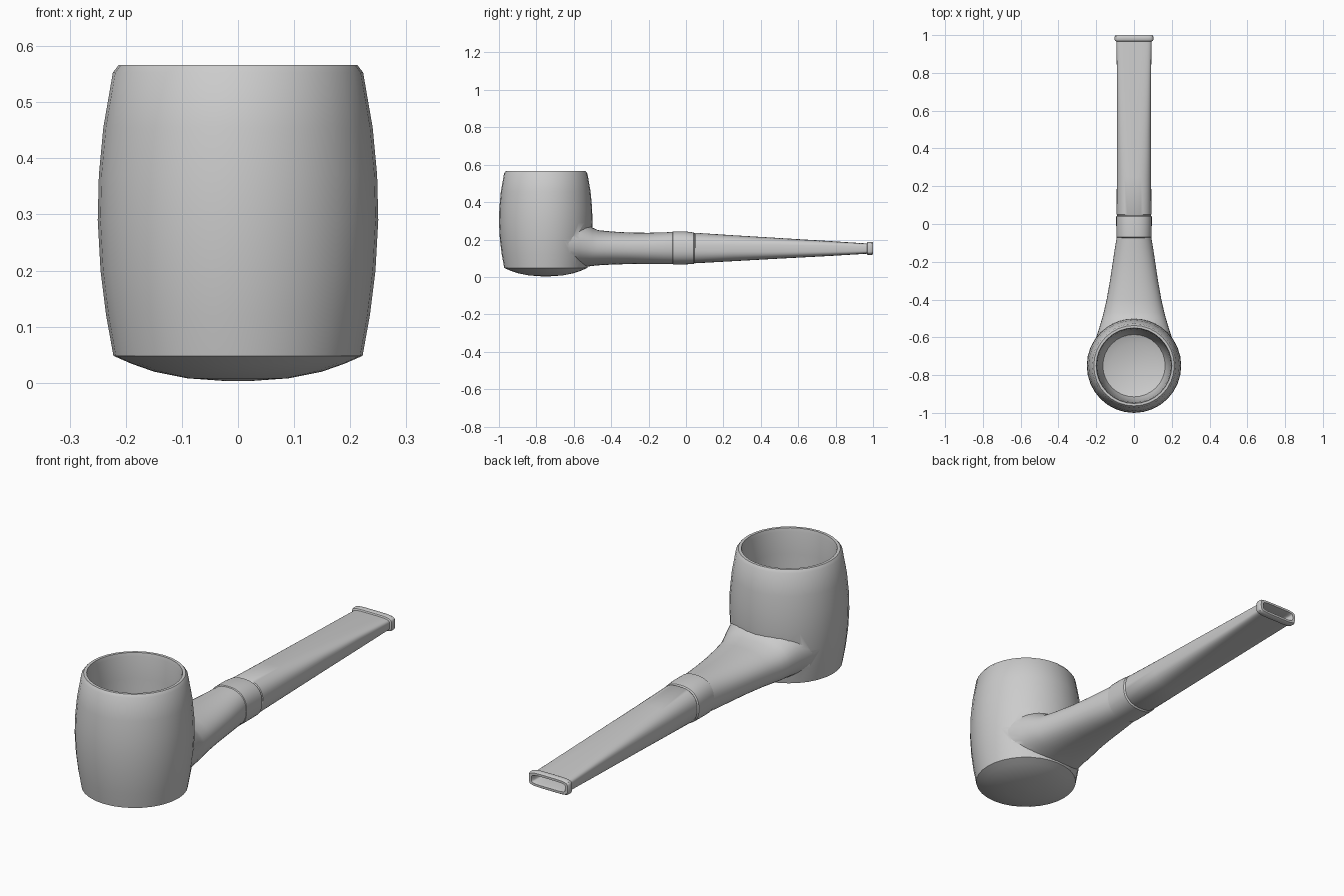
import bpy, bmesh
from math import sin, cos, pi, radians, copysign


def finish(name, bm, angle=35):
    bmesh.ops.remove_doubles(bm, verts=bm.verts, dist=1e-5)
    bmesh.ops.recalc_face_normals(bm, faces=bm.faces)
    me = bpy.data.meshes.new(name)
    bm.to_mesh(me)
    bm.free()
    ob = bpy.data.objects.new(name, me)
    bpy.context.collection.objects.link(ob)
    smooth(ob, angle)
    return ob


def smooth(ob, angle):
    bpy.ops.object.select_all(action='DESELECT')
    ob.select_set(True)
    bpy.context.view_layer.objects.active = ob
    bpy.ops.object.shade_smooth_by_angle(angle=radians(angle))


def skin(bm, loops):
    rings = [[bm.verts.new(p) for p in loop] for loop in loops]
    n = len(rings[0])
    for a, b in zip(rings, rings[1:]):
        for i in range(n):
            j = (i + 1) % n
            bm.faces.new((a[i], a[j], b[j], b[i]))
    bm.faces.new(rings[0])
    bm.faces.new(rings[-1])


def lathe(name, profile, n=32, cy=-0.75):
    bm = bmesh.new()
    skin(bm, [[(r * cos(2 * pi * i / n), cy + r * sin(2 * pi * i / n), z)
               for i in range(n)] for r, z in profile])
    return finish(name, bm)


def section(y, hw, zb, zt, e, n=40):
    # superellipse cross-section across the pipe axis
    def f(v):
        return copysign(abs(v) ** (2 / e), v)
    return [(hw * f(cos(2 * pi * i / n)), y,
             (zb + zt) / 2 + (zt - zb) / 2 * f(sin(2 * pi * i / n))) for i in range(n)]


def loft(name, rows):
    bm = bmesh.new()
    skin(bm, [section(*r) for r in rows])
    return finish(name, bm)


def boolean(ob, other, op):
    m = ob.modifiers.new(op.lower(), 'BOOLEAN')
    m.operation, m.solver, m.object = op, 'EXACT', other
    bpy.context.view_layer.objects.active = ob
    bpy.ops.object.modifier_apply(modifier=m.name)
    bpy.data.objects.remove(other)


# barrel-shaped bowl with a shallow domed base
bowl = lathe("bowl_and_shank", [
    (0.02, 0.003), (0.09, 0.008), (0.15, 0.02), (0.19, 0.034), (0.222, 0.048),
    (0.235, 0.12), (0.245, 0.2), (0.25, 0.29), (0.248, 0.37), (0.24, 0.455),
    (0.223, 0.553), (0.213, 0.566)])

# shank flaring into the bowl
shank = loft("shank", [
    (-0.66, 0.215, 0.055, 0.32, 2.2), (-0.62, 0.207, 0.052, 0.315, 2.2),
    (-0.57, 0.190, 0.052, 0.305, 2.2), (-0.53, 0.178, 0.055, 0.285, 2.2),
    (-0.50, 0.169, 0.059, 0.264, 2.3), (-0.47, 0.161, 0.062, 0.25, 2.3),
    (-0.40, 0.145, 0.066, 0.243, 2.3), (-0.30, 0.127, 0.069, 0.237, 2.3),
    (-0.20, 0.112, 0.069, 0.236, 2.3), (-0.12, 0.100, 0.069, 0.238, 2.3),
    (-0.06, 0.090, 0.069, 0.241, 2.3)])
boolean(bowl, shank, 'UNION')

# tobacco chamber cut
chamber = lathe("chamber_cutter", [
    (0.02, 0.07), (0.12, 0.078), (0.165, 0.095), (0.178, 0.13),
    (0.19, 0.3), (0.194, 0.45), (0.197, 0.55), (0.203, 0.58)])
chamber.hide_render = True
boolean(bowl, chamber, 'DIFFERENCE')
smooth(bowl, 40)

# collar between shank and stem
loft("collar", [
    (-0.075, 0.088, 0.072, 0.238, 2.3), (-0.07, 0.093, 0.067, 0.244, 2.4),
    (-0.01, 0.094, 0.067, 0.244, 2.4), (0.04, 0.094, 0.069, 0.238, 2.4),
    (0.046, 0.088, 0.075, 0.232, 2.4)])

# tapered stem with lip and hollow mouth end
loft("stem", [
    (0.04, 0.085, 0.078, 0.23, 2.4), (0.05, 0.092, 0.073, 0.236, 2.4),
    (0.25, 0.091, 0.084, 0.223, 2.7), (0.5, 0.090, 0.098, 0.208, 3.3),
    (0.75, 0.090, 0.111, 0.193, 4.2), (0.967, 0.093, 0.124, 0.179, 5),
    (0.97, 0.101, 0.119, 0.185, 5), (0.978, 0.103, 0.117, 0.188, 5),
    (0.992, 0.103, 0.117, 0.188, 5), (1.0, 0.098, 0.122, 0.183, 5),
    (1.0, 0.086, 0.132, 0.173, 5), (0.985, 0.081, 0.136, 0.169, 5),
    (0.9, 0.078, 0.136, 0.170, 5)])
